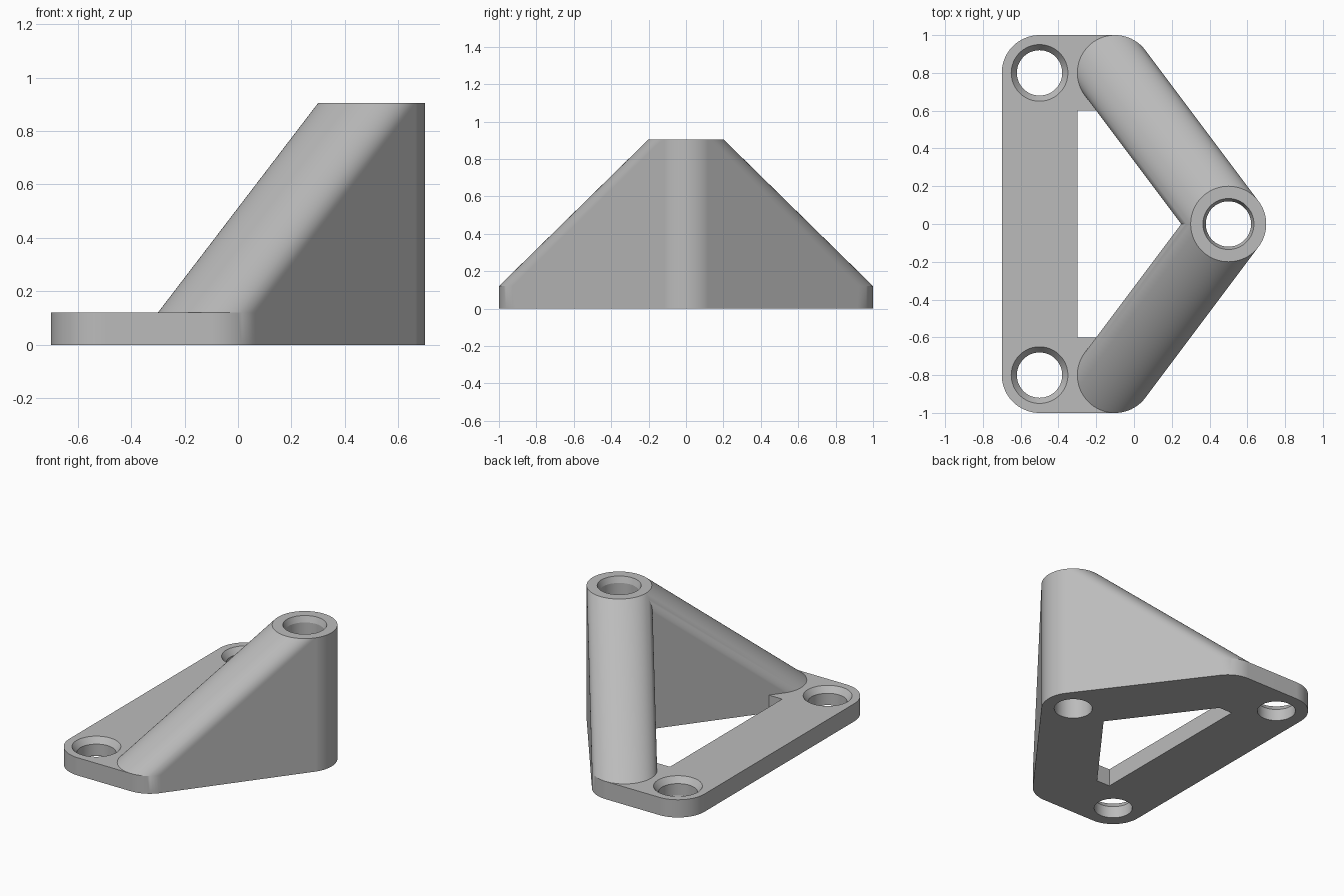
import bpy
import bmesh
import math

RADIUS = 0.2        # rounded corner and tower radius
PLATE = 0.12        # base plate thickness
TOP = 0.905         # tower height
BORE = 0.12         # hole radius
SEGMENTS = 72

cube = bpy.data.objects.get("Cube")
if cube:
    bpy.data.objects.remove(cube, do_unlink=True)

grey = bpy.data.materials.new("light grey")
grey.use_nodes = True
colour = (0.5, 0.5, 0.5, 1)
grey.diffuse_color = colour
grey.node_tree.nodes["Principled BSDF"].inputs["Base Color"].default_value = colour


def ring(x, y, z, radius=RADIUS):
    steps = [2 * math.pi * i / SEGMENTS for i in range(SEGMENTS)]
    return [(x + radius * math.cos(a), y + radius * math.sin(a), z) for a in steps]


def disc(x, y, height):
    return ring(x, y, 0) + ring(x, y, height)


def block(x0, x1, y0, y1):
    return [(x, y, z) for x in (x0, x1) for y in (y0, y1) for z in (0, PLATE)]


def hull(name, points):
    """Solid wrapped tightly around the points."""
    bm = bmesh.new()
    for p in points:
        bm.verts.new(p)
    result = bmesh.ops.convex_hull(bm, input=bm.verts)
    inside = {g for g in result["geom_interior"] if isinstance(g, bmesh.types.BMVert)}
    bmesh.ops.delete(bm, geom=list(inside), context="VERTS")
    bmesh.ops.dissolve_limit(bm, angle_limit=math.radians(0.1),
                             verts=bm.verts, edges=bm.edges)
    bmesh.ops.recalc_face_normals(bm, faces=bm.faces)
    mesh = bpy.data.meshes.new(name)
    bm.to_mesh(mesh)
    bm.free()
    mesh.materials.append(grey)
    obj = bpy.data.objects.new(name, mesh)
    bpy.context.collection.objects.link(obj)
    return obj


def combine(target, other, operation):
    mod = target.modifiers.new(operation, "BOOLEAN")
    mod.operation = operation
    mod.solver = "EXACT"
    mod.object = other
    other.hide_render = True
    bpy.context.view_layer.objects.active = target
    bpy.ops.object.modifier_apply(modifier=mod.name)
    bpy.data.objects.remove(other, do_unlink=True)


def drill(target, x, y, height, rim, depth):
    """Through hole with a countersunk rim."""
    combine(target, hull("bore", ring(x, y, -0.1, BORE) + ring(x, y, height + 0.1, BORE)),
            "DIFFERENCE")
    slope = (rim - BORE) / depth
    combine(target, hull("countersink", ring(x, y, height - depth, BORE)
                         + ring(x, y, height + 0.02, rim + 0.02 * slope)), "DIFFERENCE")


# Long bar along the left edge of the base
bracket = hull("bracket", block(-0.7, -0.3, -0.8, 0.8))

# Mirrored rounded ends and sloping walls rising to the tower
for side in (1, -1):
    y = 0.8 * side
    end = disc(-0.5, y, PLATE) + block(-0.5, -0.1, y - RADIUS, y + RADIUS)
    combine(bracket, hull("base_end", end), "UNION")
    wall = disc(-0.1, y, PLATE) + disc(0.5, 0, TOP)
    combine(bracket, hull("sloping_wall", wall), "UNION")

# Screw holes in the base and the tall bore in the tower
for side in (1, -1):
    drill(bracket, -0.5, 0.8 * side, PLATE, 0.15, 0.04)
drill(bracket, 0.5, 0, TOP, 0.135, 0.04)

# Merge flat areas, then smooth the curved ones
bm = bmesh.new()
bm.from_mesh(bracket.data)
bmesh.ops.remove_doubles(bm, verts=bm.verts, dist=0.0002)
bmesh.ops.dissolve_limit(bm, angle_limit=math.radians(0.1), verts=bm.verts, edges=bm.edges)
bm.to_mesh(bracket.data)
bm.free()
bpy.context.view_layer.objects.active = bracket
bracket.select_set(True)
bpy.ops.object.shade_smooth_by_angle(angle=math.radians(20))
weighted = bracket.modifiers.new("even shading", "WEIGHTED_NORMAL")
weighted.keep_sharp = True
